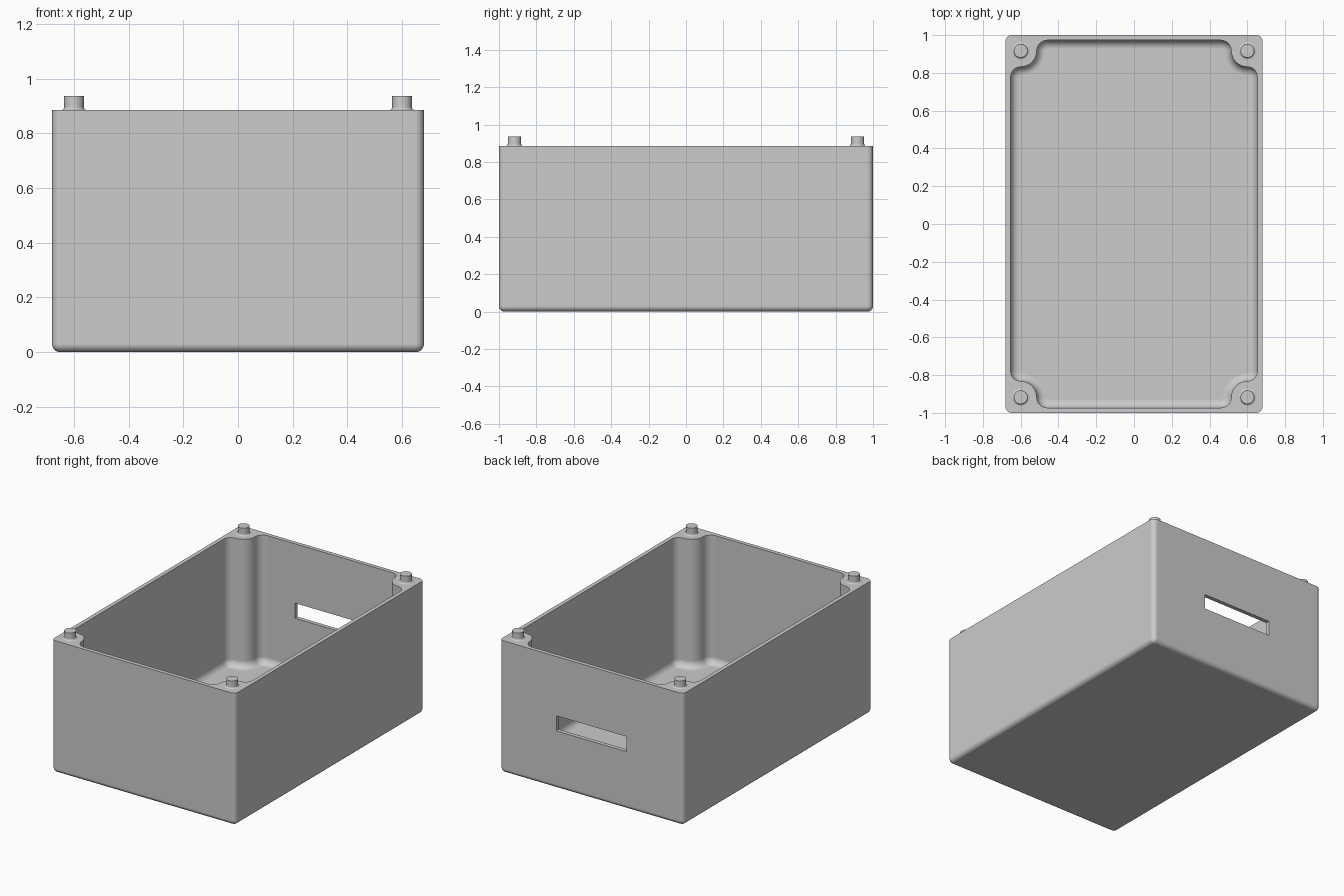
import bpy, bmesh
from math import sin, cos, pi, radians

if "Cube" in bpy.data.objects:
    bpy.data.objects.remove(bpy.data.objects["Cube"])

HALF_X, HALF_Y, TOP = 0.68, 1.0, 0.885
WALL = 0.027                        # wall and floor thickness
PEG_X, PEG_Y, BOSS = 0.6, 0.917, 0.085
EDGE, FLOOR_R = 0.03, 0.045         # outer bottom and inner floor roundings

grey = bpy.data.materials.new("light grey")
grey.use_nodes = True
grey.diffuse_color = (0.6, 0.6, 0.6, 1)
grey.node_tree.nodes["Principled BSDF"].inputs["Base Color"].default_value = grey.diffuse_color


def outline(arcs, steps=8):
    """Closed outline from one quadrant of (cx, cy, radius, start, end) arcs."""
    quarter = []
    for k, (cx, cy, r, a0, a1) in enumerate(arcs):
        for i in range(1 if k else 0, steps + 1):
            a = radians(a0 + (a1 - a0) * i / steps)
            quarter.append((cx + r * cos(a), cy + r * sin(a)))
    loop = []
    for sx, sy in ((1, 1), (-1, 1), (-1, -1), (1, -1)):
        pts = quarter if sx == sy else quarter[::-1]
        loop += [(sx * x, sy * y) for x, y in pts]
    return loop


def outer_loop(inset):
    r = EDGE + 0.002
    return outline([(HALF_X - r, HALF_Y - r, r - inset, 0, 90)])


def cavity_loop(inset):
    # corner of the cavity wraps around the round peg boss
    rx, ry = HALF_X - WALL - PEG_X, HALF_Y - WALL - PEG_Y
    return outline([(PEG_X, PEG_Y - BOSS - rx, rx - inset, 0, 90),
                    (PEG_X, PEG_Y, BOSS + inset, 270, 180),
                    (PEG_X - BOSS - ry, PEG_Y, ry - inset, 0, 90)])


def loft(name, loops):
    """Solid skinned through (z, points) loops and capped at both ends."""
    bm = bmesh.new()
    rings = [[bm.verts.new((x, y, z)) for x, y in pts] for z, pts in loops]
    for a, b in zip(rings, rings[1:]):
        for i in range(len(a)):
            j = (i + 1) % len(a)
            bm.faces.new((a[i], a[j], b[j], b[i]))
    bm.faces.new(rings[0])
    bm.faces.new(rings[-1])
    bmesh.ops.recalc_face_normals(bm, faces=bm.faces)
    mesh = bpy.data.meshes.new(name)
    bm.to_mesh(mesh)
    bm.free()
    mesh.materials.append(grey)
    obj = bpy.data.objects.new(name, mesh)
    bpy.context.collection.objects.link(obj)
    return obj


def rounded_rows(loop_fn, base, radius, top, steps=8):
    """Rows rising from a rounded bottom edge to a straight wall."""
    rows = []
    for i in range(steps + 1):
        a = pi / 2 * i / steps
        rows.append((base + radius * (1 - sin(a)), loop_fn(radius * (1 - cos(a)))))
    return [(top, loop_fn(0))] + rows


def select_only(obj):
    bpy.ops.object.select_all(action='DESELECT')
    obj.select_set(True)
    bpy.context.view_layer.objects.active = obj


def cut(obj, cutter):
    select_only(obj)
    mod = obj.modifiers.new("cut", 'BOOLEAN')
    mod.operation, mod.solver, mod.object = 'DIFFERENCE', 'EXACT', cutter
    bpy.ops.object.modifier_apply(modifier=mod.name)
    bpy.data.objects.remove(cutter)


# Box body with hollow inside
box = loft("box_body", rounded_rows(outer_loop, 0, EDGE, TOP))
cut(box, loft("cavity_cutter", rounded_rows(cavity_loop, WALL, FLOOR_R, TOP + 0.1)))

# Slot through the back wall
slot = [(-0.26, 0.94), (0.26, 0.94), (0.26, 1.1), (-0.26, 1.1)]
cut(box, loft("slot_cutter", [(0.387, slot), (0.488, slot)]))

# Locating pegs with a flared foot
PEG_R, FLARE = 0.036, 0.011
peg_rows = [(TOP - 0.005, PEG_R + FLARE)]
for i in range(6):
    a = pi / 2 * i / 5
    peg_rows.append((TOP + FLARE * (1 - cos(a)), PEG_R + FLARE * (1 - sin(a))))
peg_rows.append((0.936, PEG_R))
parts = [box]
for sx, side in ((1, "left"), (-1, "right")):
    for sy, end in ((-1, "front"), (1, "back")):
        rows = [(z, [(sx * PEG_X + r * cos(2 * pi * k / 32), sy * PEG_Y + r * sin(2 * pi * k / 32))
                     for k in range(32)]) for z, r in peg_rows]
        parts.append(loft(f"peg_{end}_{side}", rows))

# Smooth roundings, crisp rims
for obj in parts:
    select_only(obj)
    bpy.ops.object.shade_smooth_by_angle(angle=radians(35))
    mod = obj.modifiers.new("flat_face_normals", 'WEIGHTED_NORMAL')
    mod.keep_sharp = True
